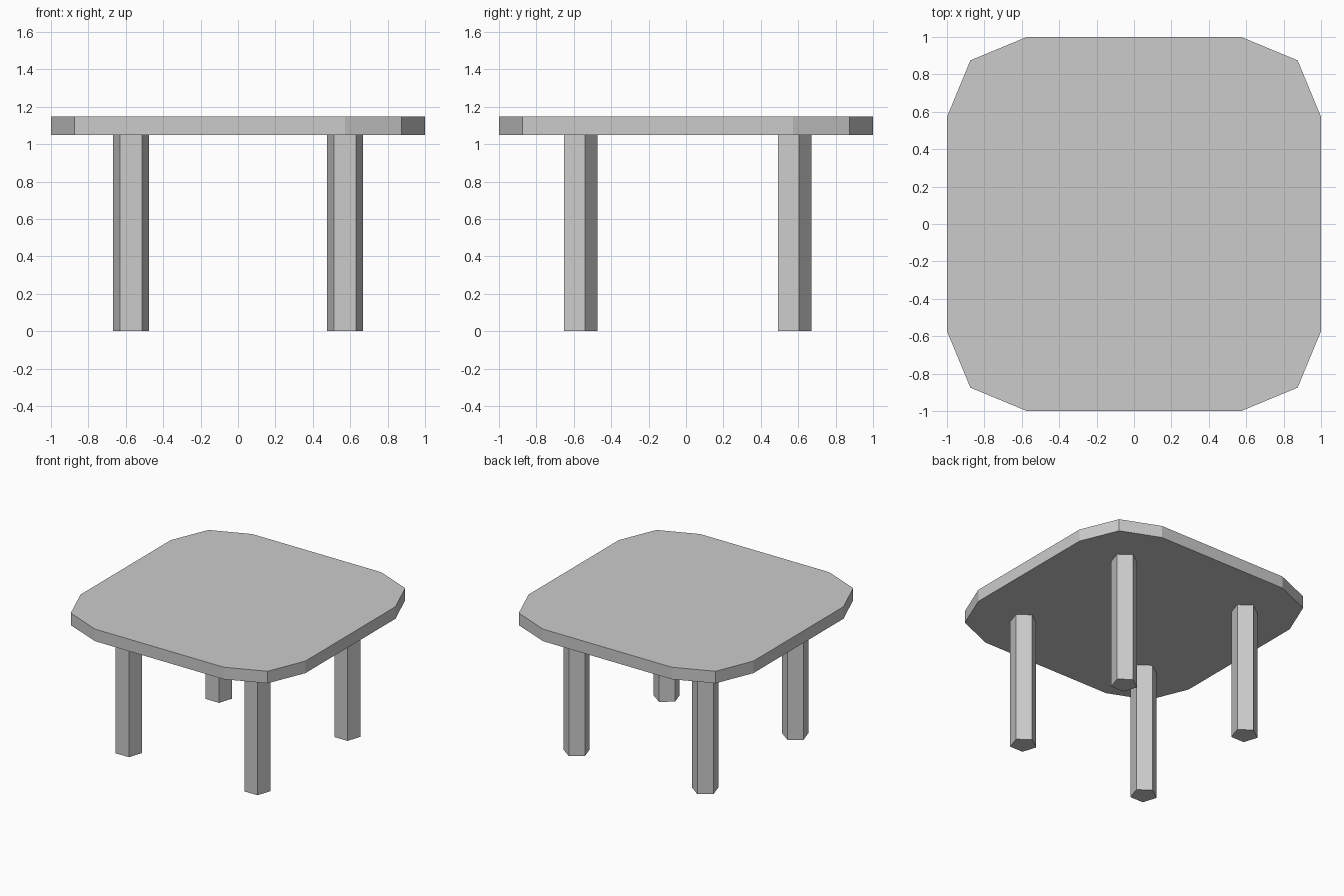
import bpy, bmesh

if "Cube" in bpy.data.objects:
    bpy.data.objects.remove(bpy.data.objects["Cube"])

TOP_BOTTOM, TOP_THICKNESS = 1.05, 0.097
LEG_OFFSET, LEG_RADIUS = 0.572, 0.1

# Table top: square slab with two-segment rounded corners
bm = bmesh.new()
bmesh.ops.create_cube(bm, size=1.0)
bmesh.ops.scale(bm, vec=(2, 2, TOP_THICKNESS), verts=bm.verts)
corners = [e for e in bm.edges if abs(e.verts[0].co.z - e.verts[1].co.z) > 0.01]
bmesh.ops.bevel(bm, geom=corners, offset=0.427, segments=2, profile=0.5,
                affect='EDGES')
mesh = bpy.data.meshes.new("table_top")
bm.to_mesh(mesh)
bm.free()
top = bpy.data.objects.new("table_top", mesh)
top.location.z = TOP_BOTTOM + TOP_THICKNESS / 2
bpy.context.collection.objects.link(top)

# Legs: five-sided posts, flat side to the front
for y_name, y in (("front", -LEG_OFFSET), ("back", LEG_OFFSET)):
    for x_name, x in (("left", -LEG_OFFSET), ("right", LEG_OFFSET)):
        bpy.ops.mesh.primitive_cylinder_add(
            vertices=5, radius=LEG_RADIUS, depth=TOP_BOTTOM,
            location=(x, y, TOP_BOTTOM / 2))
        bpy.context.object.name = f"{y_name}_{x_name}_leg"
